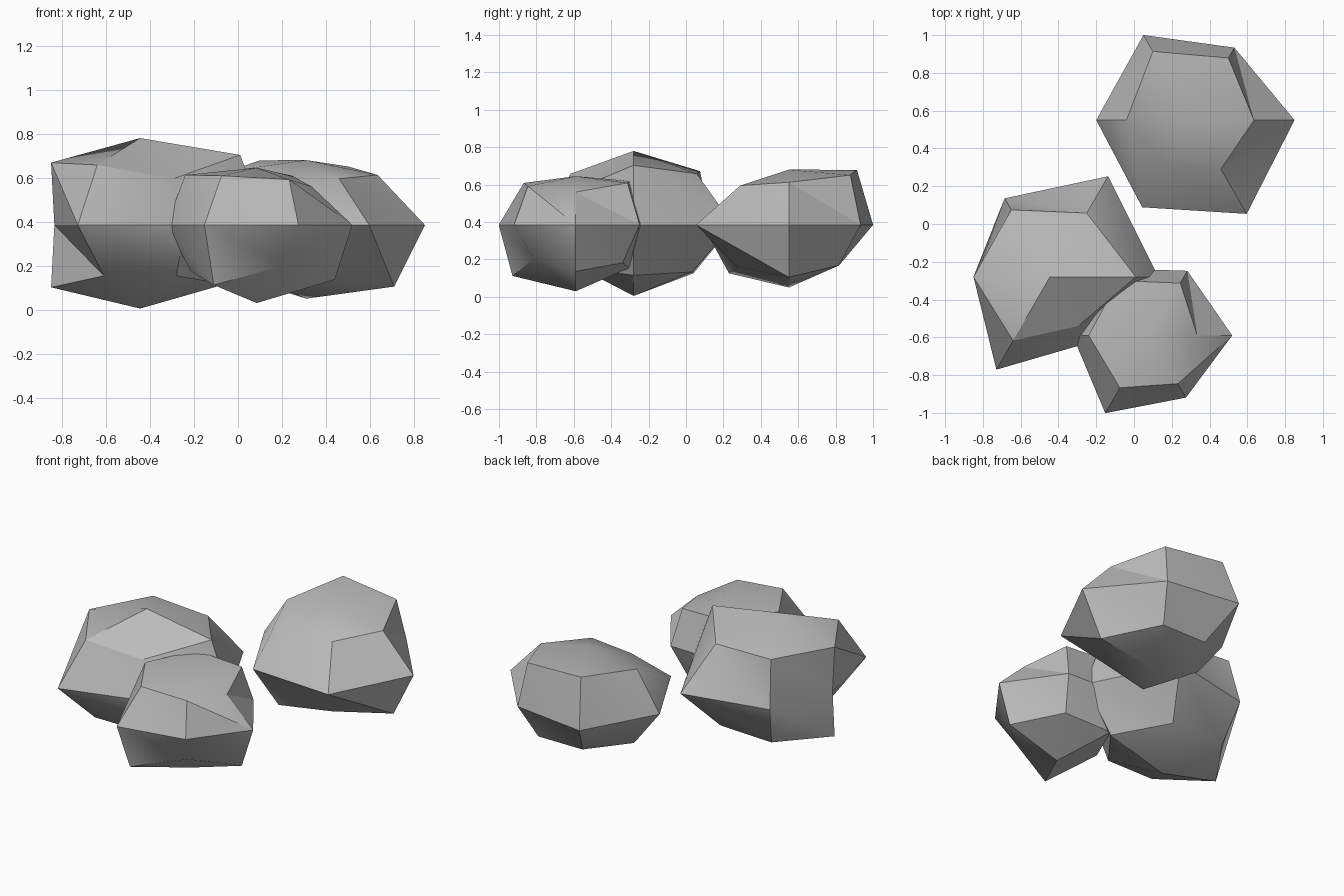
import bpy, bmesh, math

cube = bpy.data.objects.get("Cube")
if cube:
    bpy.data.objects.remove(cube, do_unlink=True)

stone = bpy.data.materials.new("grey stone")
stone.use_nodes = True
grey = (0.5, 0.5, 0.5, 1)
stone.diffuse_color = grey
stone.node_tree.nodes["Principled BSDF"].inputs["Base Color"].default_value = grey

SIDES = 6
SQUASH = 0.7      # height of a slanted ring relative to its radius
MID = 0.385       # height of the widest ring


def boulder(name, x, y, crown, base, upper, middle, lower):
    """Squashed six-sided ball with uneven ring radii, counted from +x."""
    bm = bmesh.new()

    def ring(radii, slope):
        verts = []
        for k, r in enumerate(radii):
            a = math.tau * k / SIDES
            verts.append(bm.verts.new((r * math.cos(a), r * math.sin(a), r * slope)))
        return verts

    top = bm.verts.new((0, 0, crown))
    bottom = bm.verts.new((0, 0, -base))
    rings = [ring(upper, SQUASH), ring(middle, 0), ring(lower, -SQUASH)]
    for k in range(SIDES):
        n = (k + 1) % SIDES
        bm.faces.new((top, rings[0][k], rings[0][n]))
        for hi, lo in zip(rings, rings[1:]):
            bm.faces.new((hi[k], lo[k], lo[n]))
            bm.faces.new((hi[k], lo[n], hi[n]))
        bm.faces.new((bottom, rings[2][n], rings[2][k]))
    mesh = bpy.data.meshes.new(name)
    bm.to_mesh(mesh)
    bm.free()
    mesh.materials.append(stone)
    obj = bpy.data.objects.new(name, mesh)
    obj.location = (x, y, MID)
    bpy.context.collection.objects.link(obj)

    # soften shallow creases only
    bpy.ops.object.select_all(action="DESELECT")
    obj.select_set(True)
    bpy.context.view_layer.objects.active = obj
    bpy.ops.object.shade_smooth_by_angle(angle=math.radians(30))


# Three boulders: rear, left and front
boulder("rear_boulder", 0.31, 0.55, crown=0.295, base=0.335,
        upper=(0.325, 0.38, 0.42, 0.35, 0.28, 0.3),
        middle=(0.54, 0.443, 0.52, 0.51, 0.533, 0.573),
        lower=(0.4, 0.31, 0.31, 0.33, 0.37, 0.32))
boulder("side_boulder", -0.445, -0.28, crown=0.395, base=0.38,
        upper=(0.455, 0.39, 0.41, 0.405, 0.39, 0.3),
        middle=(0.575, 0.615, 0.48, 0.39, 0.567, 0.404),
        lower=(0.385, 0.36, 0.37, 0.405, 0.33, 0.33))
boulder("front_boulder", 0.085, -0.59, crown=0.26, base=0.355,
        upper=(0.25, 0.32, 0.335, 0.325, 0.32, 0.295),
        middle=(0.435, 0.395, 0.41, 0.41, 0.475, 0.38),
        lower=(0.355, 0.29, 0.33, 0.3, 0.39, 0.26))
